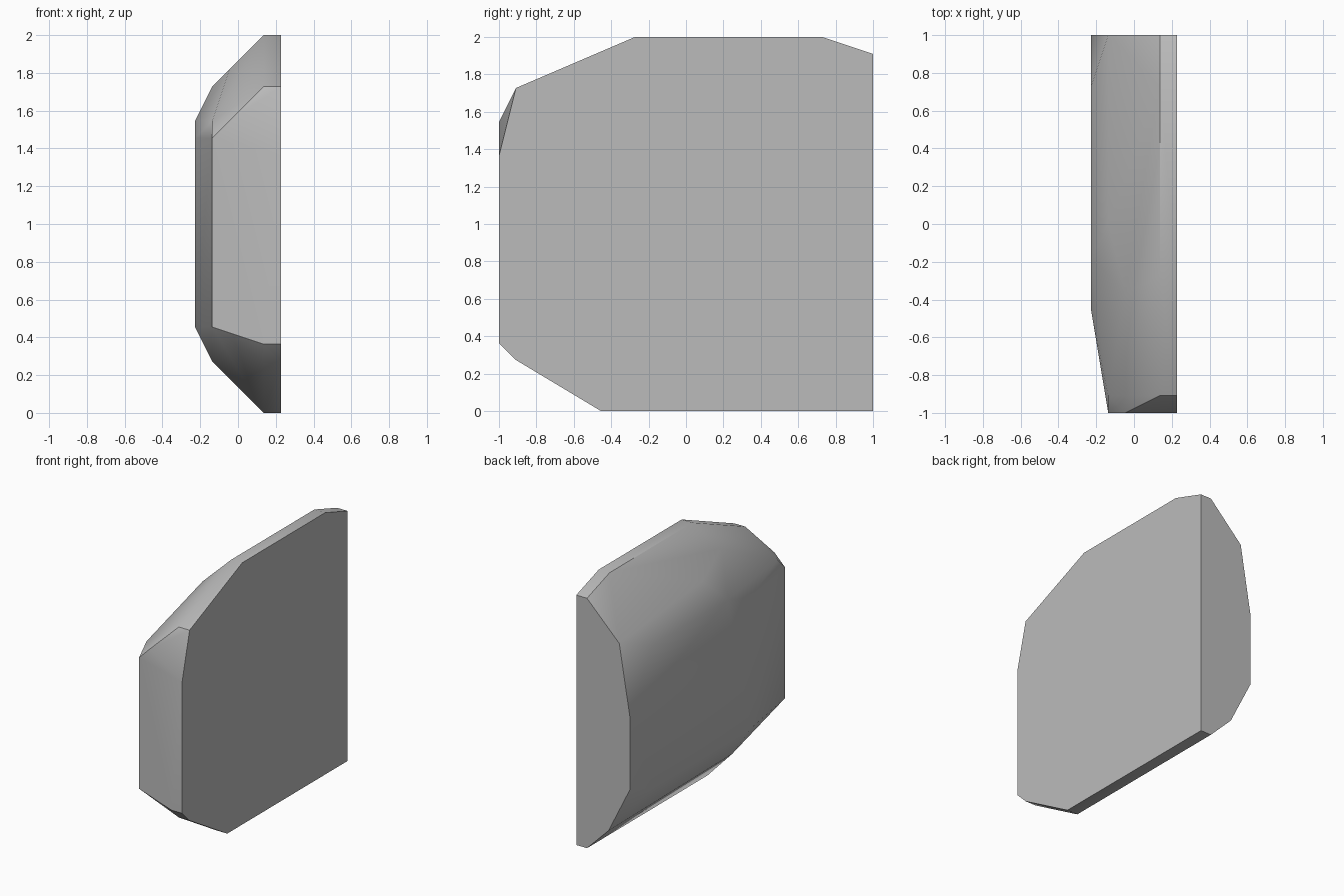
import bpy
import bmesh
from math import radians

default_cube = bpy.data.objects.get("Cube")
if default_cube:
    bpy.data.objects.remove(default_cube, do_unlink=True)

# Everything snaps to a small grid step
STEP = 1 / 11
HALF_WIDTH = 2.5


def make_material(name, colour):
    material = bpy.data.materials.new(name)
    material.use_nodes = True
    material.diffuse_color = colour
    shader = material.node_tree.nodes["Principled BSDF"]
    shader.inputs["Base Color"].default_value = colour
    return material


def faceted_hull(name, layers, material):
    """Wrap a convex skin around (y, z) outlines stacked along x."""
    bm = bmesh.new()
    for depth, outline in layers.items():
        for y, z in outline:
            bm.verts.new(((depth - HALF_WIDTH) * STEP, y * STEP, z * STEP))
    hull = bmesh.ops.convex_hull(bm, input=bm.verts)
    unused = {v for v in hull["geom_interior"] + hull["geom_unused"]
              if isinstance(v, bmesh.types.BMVert)}
    bmesh.ops.delete(bm, geom=list(unused), context="VERTS")
    bmesh.ops.dissolve_limit(bm, angle_limit=radians(1),
                             verts=bm.verts, edges=bm.edges)
    bmesh.ops.recalc_face_normals(bm, faces=bm.faces)
    mesh = bpy.data.meshes.new(name)
    bm.to_mesh(mesh)
    bm.free()
    mesh.materials.append(material)
    slab = bpy.data.objects.new(name, mesh)
    bpy.context.collection.objects.link(slab)
    return slab


# Flat backing plate outline, repeated for its thin straight rim
rim = [(-11, 4), (-10, 3), (-5, 0), (11, 0), (11, 21),
       (8, 22), (-3, 22), (-10, 19), (-11, 15)]

# Outer bulge, from the weathered shoulder to the outer face
shoulder = [(-11, 17), (-4, 20), (11, 2)]
brow = [(-11, 5), (-11, 16), (-10, 17), (0, 19), (11, 18), (-4, 3)]
outer_face = [(-5, 5), (-5, 16), (-2, 17), (8, 17), (11, 12), (11, 6), (8, 5)]

grey = make_material("stone_grey", (0.5, 0.5, 0.5, 1))
slab = faceted_hull(
    "stone_slab",
    {5: rim, 4: rim, 2: shoulder, 1: brow, 0: outer_face},
    grey,
)

# Soft shading across shallow facets, crisp rim edges
bpy.ops.object.select_all(action="DESELECT")
slab.select_set(True)
bpy.context.view_layer.objects.active = slab
bpy.ops.object.shade_smooth_by_angle(angle=radians(40))
